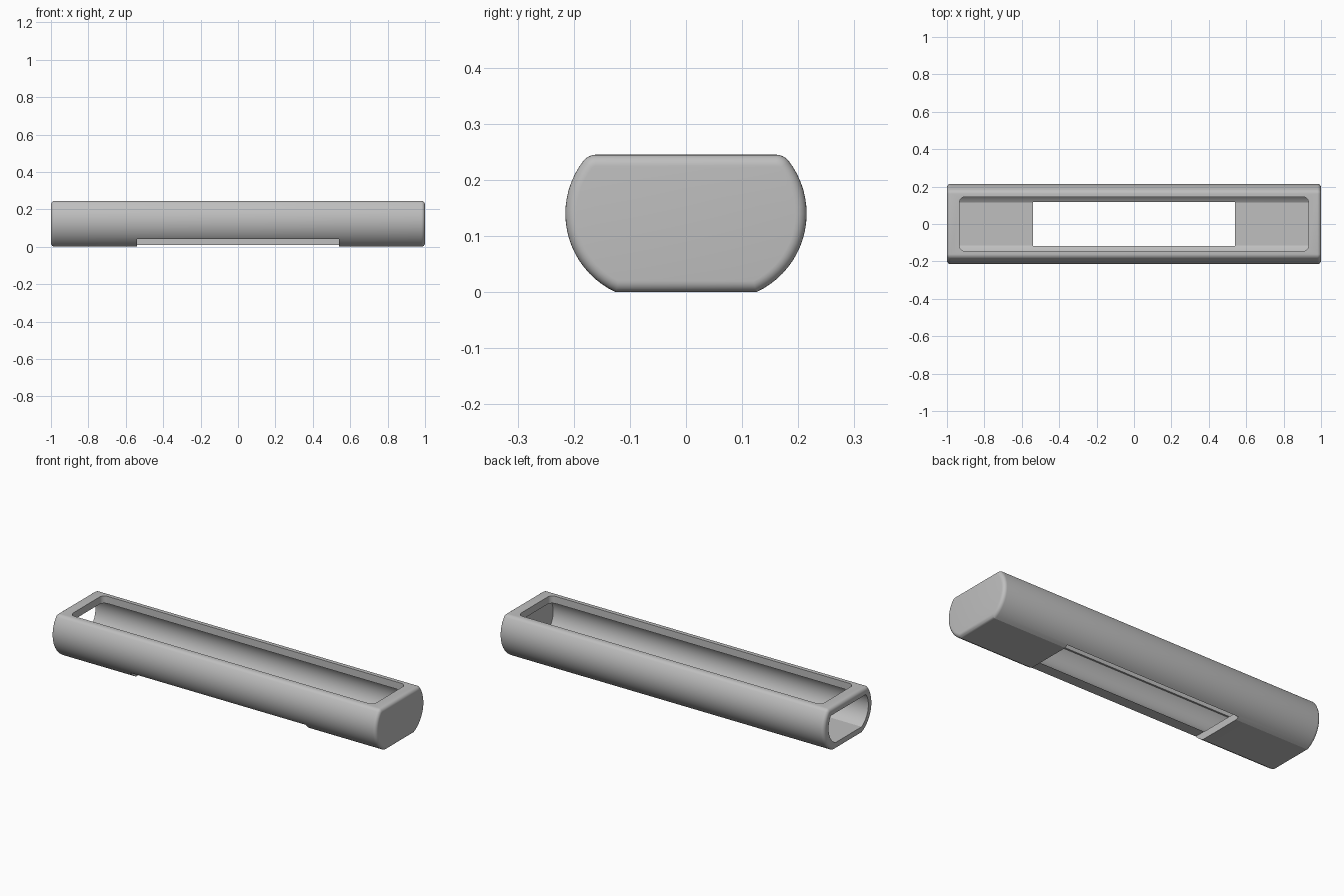
import bpy, bmesh
from math import asin, cos, sin, pi, radians

if "Cube" in bpy.data.objects:
    bpy.data.objects.remove(bpy.data.objects["Cube"])

# Shared dimensions
ARC_Y, ARC_Z, ARC_R = 0.061, 0.14, 0.154   # centre and radius of the rounded sides
HEIGHT, WALL, ROUND = 0.245, 0.04, 0.02

grey = bpy.data.materials.new("light grey")
grey.use_nodes = True
colour = (0.52, 0.52, 0.52, 1)
grey.diffuse_color = colour
grey.node_tree.nodes["Principled BSDF"].inputs["Base Color"].default_value = colour


def barrel_profile(radius, low, high, steps=20):
    """Flat top and bottom joined by arcs, as (y, z) points."""
    a, b = asin((low - ARC_Z) / radius), asin((high - ARC_Z) / radius)
    angles = [a + (b - a) * i / steps for i in range(steps + 1)]
    side = [(ARC_Y + radius * cos(t), ARC_Z + radius * sin(t)) for t in angles]
    return side + [(-y, z) for y, z in reversed(side)]


def rounded_rectangle(hx, hy, r, steps=6):
    points = []
    for corner, (sx, sy) in enumerate([(1, 1), (-1, 1), (-1, -1), (1, -1)]):
        for i in range(steps + 1):
            t = (corner + i / steps) * pi / 2
            points.append((sx * (hx - r) + r * cos(t), sy * (hy - r) + r * sin(t)))
    return points


def prism(points, direction):
    """Extrude a closed outline of 3D points."""
    bm = bmesh.new()
    face = bm.faces.new([bm.verts.new(p) for p in points])
    top = bmesh.ops.extrude_face_region(bm, geom=[face])["geom"]
    bmesh.ops.translate(bm, vec=direction,
                        verts=[v for v in top if isinstance(v, bmesh.types.BMVert)])
    bmesh.ops.recalc_face_normals(bm, faces=bm.faces)
    return bm


def make_object(name, bm):
    mesh = bpy.data.meshes.new(name)
    bm.to_mesh(mesh)
    bm.free()
    mesh.materials.append(grey)
    obj = bpy.data.objects.new(name, mesh)
    bpy.context.collection.objects.link(obj)
    return obj


def cut(target, name, bm):
    cutter = make_object(name, bm)
    cutter.hide_render = True
    mod = target.modifiers.new(name, "BOOLEAN")
    mod.operation, mod.solver, mod.object = "DIFFERENCE", "EXACT", cutter
    bpy.ops.object.modifier_apply(modifier=mod.name)
    bpy.data.objects.remove(cutter)


# Outer shell: barrel section with softened top edges and rounded ends
bm = prism([(-1, y, z) for y, z in barrel_profile(ARC_R, 0, HEIGHT)], (2, 0, 0))
long_top = [e for e in bm.edges
            if all(v.co.z > HEIGHT - 0.001 for v in e.verts)
            and abs(e.verts[0].co.x - e.verts[1].co.x) > 1]
bmesh.ops.bevel(bm, geom=long_top, offset=0.012, segments=4, profile=0.5, affect="EDGES")
end_loops = [e for e in bm.edges if abs(e.verts[0].co.x - e.verts[1].co.x) < 0.001]
bmesh.ops.bevel(bm, geom=end_loops, offset=ROUND, segments=6, profile=0.5,
                affect="EDGES", clamp_overlap=True)
shell = make_object("sleeve_shell", bm)
bpy.ops.object.select_all(action="DESELECT")
bpy.context.view_layer.objects.active = shell
shell.select_set(True)

# Hollow interior, open through the right end
cavity = barrel_profile(ARC_R - WALL, WALL, HEIGHT - WALL)
cut(shell, "cavity_cutter", prism([(-1.1, y, z) for y, z in cavity], (2.04, 0, 0)))

# Long window in the top
window = rounded_rectangle(0.933, 0.145, 0.03)
cut(shell, "window_cutter", prism([(x, y, 0.12) for x, y in window], (0, 0, 0.3)))

# Underside notch, running out through the front wall only
notch = [(-0.54, -0.4), (0.54, -0.4), (0.54, 0.142), (-0.54, 0.142)]
cut(shell, "notch_cutter", prism([(x, y, -0.1) for x, y in notch], (0, 0, 0.141)))

bpy.ops.object.shade_smooth_by_angle(angle=radians(20))
